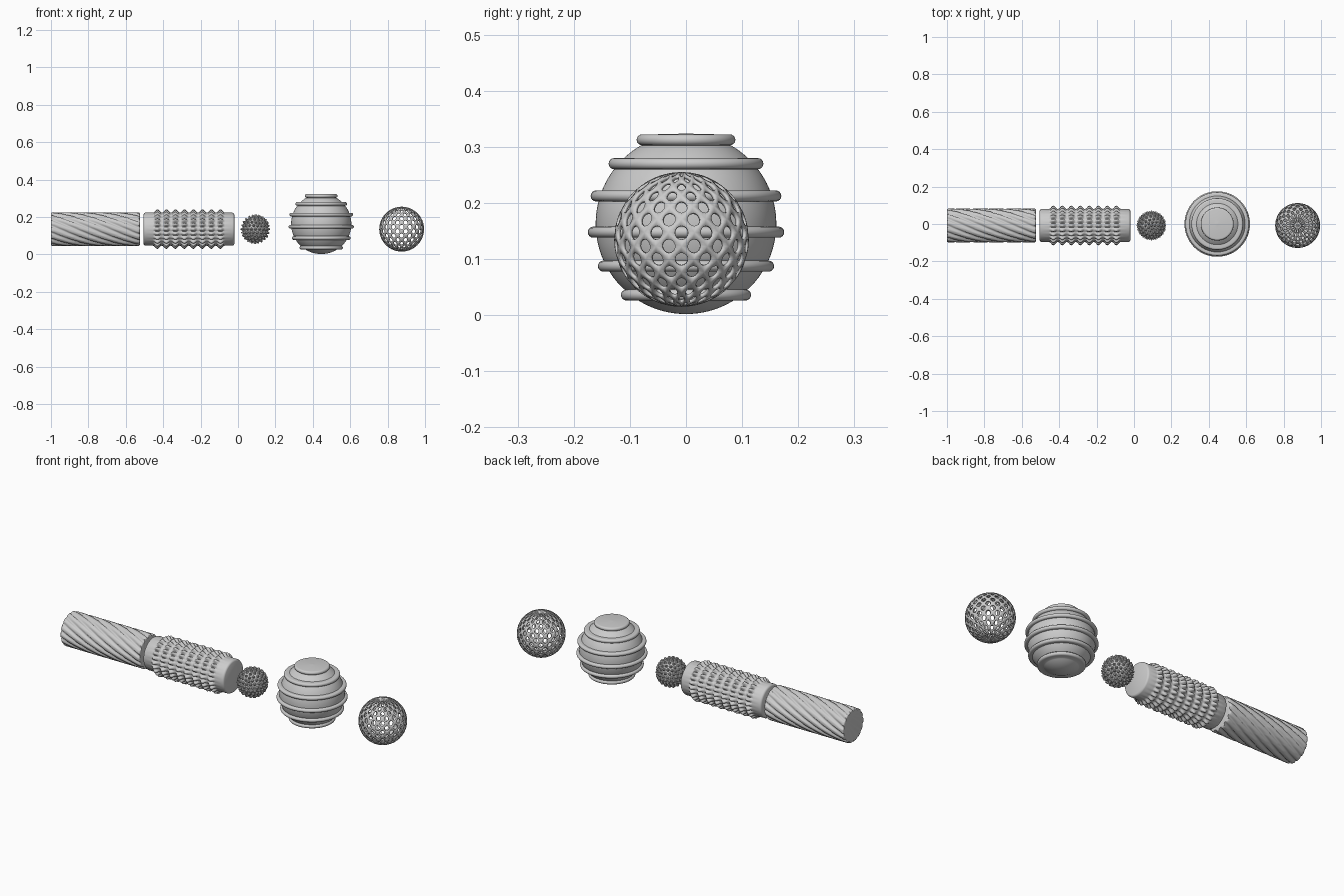
import bpy, bmesh
from math import sin, cos, pi, radians, sqrt
from mathutils import Vector, Matrix

if "Cube" in bpy.data.objects:
    bpy.data.objects.remove(bpy.data.objects["Cube"])

CY, CZ = -0.008, 0.135


def finish(bm, name, loc, angle=35):
    bmesh.ops.remove_doubles(bm, verts=bm.verts, dist=1e-5)
    bmesh.ops.recalc_face_normals(bm, faces=bm.faces)
    me = bpy.data.meshes.new(name)
    bm.to_mesh(me)
    bm.free()
    ob = bpy.data.objects.new(name, me)
    bpy.context.collection.objects.link(ob)
    ob.location = loc
    bpy.ops.object.select_all(action='DESELECT')
    ob.select_set(True)
    bpy.context.view_layer.objects.active = ob
    bpy.ops.object.shade_smooth_by_angle(angle=radians(angle))
    return ob


def tube(name, stations, sides, radius, loc, axis='X', angle=35):
    """Closed skin along an axis; radius(i, t) gives the section at station i."""
    bm = bmesh.new()
    rings = []
    for i, s in enumerate(stations):
        ring = []
        for k in range(sides):
            t = 2 * pi * k / sides
            r = radius(i, t)
            a, b = r * cos(t), r * sin(t)
            ring.append(bm.verts.new((s, a, b) if axis == 'X' else (a, b, s)))
        rings.append(ring)
    for p, q in zip(rings, rings[1:]):
        for k in range(sides):
            n = (k + 1) % sides
            bm.faces.new((p[k], p[n], q[n], q[k]))
    bm.faces.new(rings[0])
    bm.faces.new(rings[-1])
    return finish(bm, name, loc, angle)


# Roller with twisted grooves
L, R, N, TWIST = 0.475, 0.09, 14, 2.4
xs = [0, 0.002, 0.006] + [0.006 + (L - 0.012) * i / 44 for i in range(1, 45)] + [L - 0.002, L]
edge = {0: 0.006, 1: 0.002, len(xs) - 2: 0.002, len(xs) - 1: 0.006}


def groove_radius(i, t):
    # front face (-y): ridges run downwards as x grows
    phase = (N * (t - TWIST * xs[i] / L)) / (2 * pi) % 1
    d = abs(phase - 0.5) * 2
    cut = 0.009 * max(0, 1 - (d / 0.45) ** 2) ** 0.5
    return min(R - cut, R - edge.get(i, 0))


tube("grooved_roller", xs, N * 10, groove_radius, (-1, CY, CZ), angle=50)

# Roller with rows of raised nubs between plain collars
L2, C, ROWS, AROUND = 0.485, 0.05, 8, 24
inner = L2 - 2 * C
xs2 = [0, 0.003, 0.009] + [C + inner * i / (ROWS * 8) for i in range(ROWS * 8 + 1)]
xs2 += [L2 - 0.009, L2 - 0.003, L2]
edge2 = {0: 0.009, 1: 0.003, len(xs2) - 2: 0.003, len(xs2) - 1: 0.009}


def nub_radius(i, t):
    u = (xs2[i] - C) / inner
    if not 0 < u < 1:
        return 0.088 - edge2.get(i, 0)
    along = sin(pi * u * ROWS) ** 2
    around = 0.5 + 0.5 * cos(AROUND * t)
    return 0.088 + 0.018 * along * min(1, 1.4 * around)


tube("nubbed_roller", xs2, AROUND * 8, nub_radius, (-0.505, CY, CZ), angle=60)

# Small ball covered in short spikes
bm = bmesh.new()
bmesh.ops.create_icosphere(bm, subdivisions=3, radius=0.07)
points = [v.co.copy() for v in bm.verts]
for p in points:
    n = p.normalized()
    m = Matrix.Translation(n * 0.0735) @ n.to_track_quat('Z', 'Y').to_matrix().to_4x4()
    bmesh.ops.create_cone(bm, cap_ends=True, segments=8, radius1=0.0085,
                          radius2=0.003, depth=0.011, matrix=m)
finish(bm, "spiky_ball", (0.093, CY, CZ))

# Large ball with raised rings, turned from one profile
RB, ZC, H = 0.161, 0.163, 0.010
bands = [(0.036, 0.116), (0.0875, 0.157), (0.148, 0.175),
         (0.2125, 0.170), (0.270, 0.138), (0.3125, 0.088)]


def ball_r(z):
    return sqrt(max(0, RB ** 2 - (z - ZC) ** 2))


profile = []
for i in range(61):
    z = ZC - RB * cos(pi * i / 60)
    if all(abs(z - b[0]) > H + 0.001 for b in bands):
        profile.append((max(ball_r(z), 0.0005), z))
for z, r in bands:
    # rounded lip of each ring
    profile.append((ball_r(z - H), z - H))
    for k in range(9):
        a = -pi / 2 + pi * k / 8
        profile.append((r - H + H * cos(a), z + H * sin(a) * 0.99))
    profile.append((ball_r(z + H), z + H))
profile.sort(key=lambda p: p[1])
tube("ringed_ball", [p[1] for p in profile], 96, lambda i, t: profile[i][0],
     (0.445, 0, 0), axis='Z')

# Hollow perforated ball: diamond cells, each with a round hole
RP, HOLES, STEP, TOP = 0.12, 16, radians(11.7), 6
SEG = 4
bm = bmesh.new()


def on_ball(u, v):
    lon, lat = pi * u / HOLES, (v + 0.5) * STEP
    return Vector((cos(lat) * cos(lon), cos(lat) * sin(lon), sin(lat))) * RP


poles = {s: bm.verts.new((0, 0, s * RP)) for s in (1, -1)}
corners = [(1, 0), (0, 1), (-1, 0), (0, -1)]
for v in range(-TOP - 1, TOP + 1):
    for u in range(v % 2, 2 * HOLES, 2):
        outer, hole = [], []
        for c in range(4):
            (a, b), (d, e) = corners[c], corners[(c + 1) % 4]
            for k in range(SEG):
                f = k / SEG
                outer.append(bm.verts.new(on_ball(u + a + (d - a) * f, v + b + (e - b) * f)))
                t = (c + f) * pi / 2
                hole.append(bm.verts.new(on_ball(u + 0.51 * cos(t), v + 0.51 * sin(t))))
        n = len(outer)
        for k in range(n):
            j = (k + 1) % n
            bm.faces.new((outer[k], outer[j], hole[j], hole[k]))
        # close the cap above the last row
        if v == TOP:
            for k in range(2 * SEG):
                bm.faces.new((outer[k], outer[k + 1], poles[1]))
        if v == -TOP - 1:
            for k in range(2 * SEG, n):
                bm.faces.new((outer[k], outer[(k + 1) % n], poles[-1]))
ball = finish(bm, "perforated_ball", (0.875, CY, CZ))
shell = ball.modifiers.new("shell", 'SOLIDIFY')
shell.thickness = 0.006
shell.offset = -1
